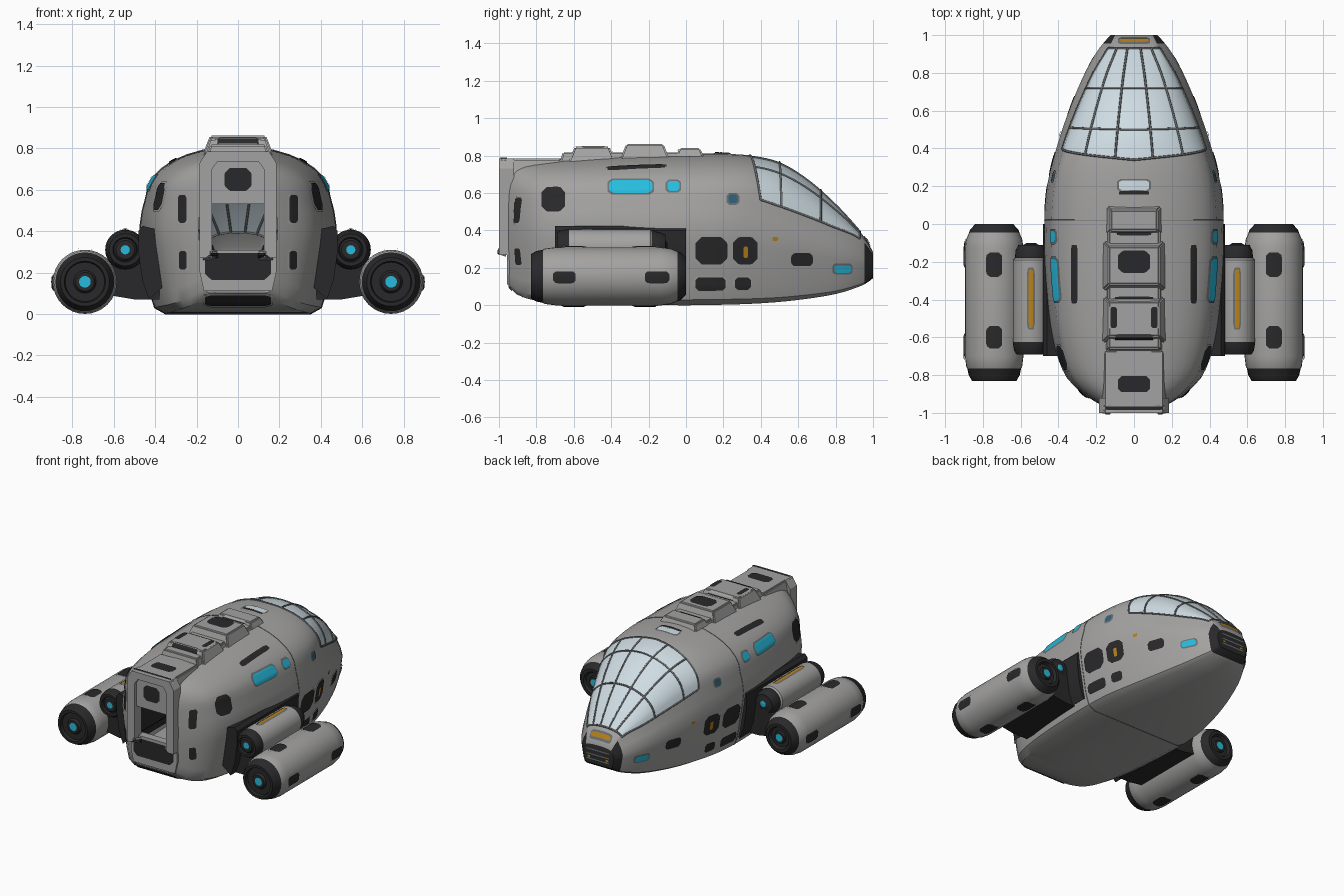
import bpy, bmesh, math
from mathutils import Vector
from mathutils.bvhtree import BVHTree

if "Cube" in bpy.data.objects:
    bpy.data.objects.remove(bpy.data.objects["Cube"])

def material(name, r, g, b):
    m = bpy.data.materials.new(name)
    m.diffuse_color = (r, g, b, 1)
    m.use_nodes = True
    m.node_tree.nodes["Principled BSDF"].inputs["Base Color"].default_value = m.diffuse_color
    return m

GREY = material("hull_grey", .37, .365, .36)
DARK = material("dark_grey", .022, .022, .024)
GLASS = material("pale_glass", .62, .72, .77)
TRIM = material("trim_grey", .15, .16, .165)
CYAN = material("cyan_light", .02, .50, .72)
AMBER = material("amber_light", .48, .22, .01)
NAVY = material("sensor_blue", .03, .12, .19)
solids = []          # parts that panels are projected onto

def finish(name, bm, mats, angle=35, solid=True, mirror=False):
    bmesh.ops.recalc_face_normals(bm, faces=bm.faces)
    me = bpy.data.meshes.new(name)
    bm.to_mesh(me)
    bm.free()
    for m in mats:
        me.materials.append(m)
    me.shade_smooth()
    me.set_sharp_from_angle(angle=math.radians(angle))
    ob = bpy.data.objects.new(name, me)
    bpy.context.collection.objects.link(ob)
    if mirror:
        ob.modifiers.new("mirror", 'MIRROR')
    if solid:
        solids.append(ob)
    return ob

# hull stations: y, half width, bottom, widest z, belt half width, belt z, top
KEYS = [(-.95, .19, .10, .40, .18, .57, .765), (-.90, .27, .055, .40, .255, .57, .77),
        (-.80, .365, .025, .41, .34, .57, .775), (-.60, .43, .01, .42, .40, .57, .79),
        (-.30, .465, .003, .42, .435, .57, .805), (0, .475, 0, .42, .445, .57, .81),
        (.20, .46, .003, .41, .43, .575, .81), (.35, .425, .008, .39, .395, .575, .80),
        (.50, .38, .018, .36, .345, .53, .765), (.65, .325, .035, .33, .285, .475, .675),
        (.80, .26, .06, .29, .215, .415, .54), (.90, .205, .09, .26, .155, .375, .43),
        (.96, .16, .115, .24, .12, .33, .355), (1.0, .125, .145, .22, .10, .27, .285)]

def station(y):
    y = min(max(y, -.95), 1)
    i = max(k for k in range(len(KEYS) - 1) if KEYS[k][0] <= y)
    a, b = KEYS[i], KEYS[i + 1]
    p, q = KEYS[max(i - 1, 0)], KEYS[min(i + 2, len(KEYS) - 1)]
    h = b[0] - a[0]
    t = (y - a[0]) / h
    out = []
    for c in range(1, 7):
        m0 = (b[c] - p[c]) / (b[0] - p[0]) * h
        m1 = (q[c] - a[c]) / (q[0] - a[0]) * h
        out.append((2*t**3 - 3*t*t + 1)*a[c] + (t**3 - 2*t*t + t)*m0 + (3*t*t - 2*t**3)*b[c] + (t**3 - t*t)*m1)
    return out

def hull_point(y, j):
    """Point j (0 bottom, 7 belt, 15 top, then down the left) of the section at y."""
    side = 1
    if j > 15:
        j, side = 30 - j, -1
    lean = .06 * max(0, 1 - abs(y - .34) / .2)
    y += lean * ((15 - j) / 8 if j >= 7 else j / 7)
    w, zb, zm, wb, zl, zt = station(y)
    if j >= 7:
        t = (j - 7) / 8 * math.pi / 2
        x, z = wb * math.cos(t), zl + (zt - zl) * math.sin(t)
    else:
        h = zm - zb
        x, z = [(0, zb), (.74*w, zb), (.85*w, zb + .07*h), (.90*w, zb + .25*h),
                (.98*w, zm - .2*h), (w, zm), (.65*w + .35*wb, (zm + zl) / 2)][j]
    return Vector((side * x, y, z))

# hull shell, open at the rear doorway, with glass canopy and dark nose
ys = [-.95 + 1.29 * k / 28 for k in range(29)] + [.34 + .59 * k / 14 for k in range(1, 15)] + [.955, .978, 1]
bm = bmesh.new()
rings = [[bm.verts.new(hull_point(y, j)) for j in range(30)] for y in ys]
for i in range(len(ys) - 1):
    for j in range(30):
        k = (j + 1) % 30
        f = bm.faces.new((rings[i][j], rings[i][k], rings[i + 1][k], rings[i + 1][j]))
        upper = 7 <= j <= 22
        if upper and .339 < ys[i] < .92:
            f.material_index = 1
        elif ys[i] > .95 and not upper:
            f.material_index = 2
bm.faces.new(rings[-1]).material_index = 2
finish("hull", bm, [GREY, GLASS, DARK], 32)

def tube(name, pts, r, mat):
    cu = bpy.data.curves.new(name, 'CURVE')
    cu.dimensions = '3D'
    cu.bevel_depth, cu.bevel_resolution = r, 1
    sp = cu.splines.new('POLY')
    sp.points.add(len(pts) - 1)
    for p, v in zip(sp.points, pts):
        p.co = (*v, 1)
    cu.materials.append(mat)
    bpy.context.collection.objects.link(bpy.data.objects.new(name, cu))

# canopy ribs and hoops, hull seams
for j in (7, 11.3, 13.7, 16.3, 18.7, 23):
    tube("canopy_rib", [hull_point(.34 + .59 * k / 20, j) for k in range(21)], .006, TRIM)
for y in (.34, .50, .72, .93):
    tube("canopy_hoop", [hull_point(y, 7 + k / 2) for k in range(33)], .006, TRIM)
tube("hull_seam", [hull_point(.02, j) for j in range(31)], .0025, TRIM)

def prism(name, pts, y0, y1, mat, mirror=False):
    bm = bmesh.new()
    f = bm.faces.new([bm.verts.new((x, y0, z)) for x, z in pts])
    new = bmesh.ops.extrude_face_region(bm, geom=[f])["geom"]
    bmesh.ops.translate(bm, vec=(0, y1 - y0, 0), verts=[v for v in new if isinstance(v, bmesh.types.BMVert)])
    return finish(name, bm, [mat], 30, True, mirror)

def block(name, x, y0, y1, z0, z1, inset, mat):
    """Centred box whose top is inset."""
    bm = bmesh.new()
    bmesh.ops.create_cube(bm, size=2)
    for v in bm.verts:
        top = v.co.z > 0
        d = inset if top else 0
        v.co = (v.co.x * (x - d), (y0 + d) if v.co.y < 0 else (y1 - d), z1 if top else z0)
    bmesh.ops.bevel(bm, geom=bm.edges[:], offset=.008, segments=2, affect='EDGES')
    finish(name, bm, [mat])

# roof spine
block("spine_base", .155, -.68, .10, .74, .818, .02, GREY)
block("spine_front", .16, -.07, .11, .76, .84, .035, GREY)
block("spine_middle", .175, -.36, -.08, .76, .862, .04, GREY)
block("spine_rear", .17, -.63, -.375, .76, .848, .035, GREY)
block("spine_tail", .18, -.97, -.64, .66, .785, .03, GREY)

# rear hatch
prism("hatch_frame", [(-.185, .27), (-.185, .73), (-.15, .785), (.15, .785), (.185, .73), (.185, .27),
                      (.125, .27), (.125, .70), (.10, .735), (-.10, .735), (-.125, .70), (-.125, .27)],
      -1, -.92, GREY)
prism("hatch_door", [(-.13, .53), (.13, .53), (.13, .74), (-.13, .74)], -.98, -.94, GREY)
prism("hatch_sill", [(-.165, .11), (.165, .11), (.185, .20), (.185, .31), (-.185, .31), (-.185, .20)],
      -.958, -.9, GREY)

def lathe(name, x, z, prof, mats):
    """Spin (y, radius, material of next band) around the y direction, both sides."""
    n = 32
    bm = bmesh.new()
    loops = [[bm.verts.new((x + r * math.cos(a), y, z + r * math.sin(a)))
              for a in (2 * math.pi * k / n for k in range(n))] for y, r, _ in prof]
    for i in range(len(prof) - 1):
        for k in range(n):
            f = bm.faces.new((loops[i][k], loops[i][(k + 1) % n], loops[i + 1][(k + 1) % n], loops[i + 1][k]))
            f.material_index = prof[i][2]
    bm.faces.new(loops[0]).material_index = 2
    bm.faces.new(loops[-1]).material_index = 2
    finish(name, bm, mats, 30, True, True)

# engines and their mounts
ENGINE = [GREY, DARK, CYAN]
lathe("main_engine", .74, .155,
      [(-.825, .028, 1), (-.825, .045, 1), (-.81, .055, 1), (-.81, .095, 1), (-.83, .10, 1), (-.83, .118, 1),
       (-.80, .135, 1), (-.765, .142, 0), (-.755, .148, 0), (-.70, .155, 0), (-.13, .155, 0), (-.08, .148, 0),
       (-.045, .133, 1), (-.03, .128, 1), (0, .10, 1), (0, .08, 1), (-.02, .07, 1), (-.02, .045, 1),
       (-.005, .04, 1), (-.005, .026, 1)], ENGINE)
lathe("upper_engine", .545, .31,
      [(-.685, .022, 1), (-.685, .045, 1), (-.675, .055, 1), (-.69, .06, 1), (-.69, .078, 1), (-.67, .09, 1),
       (-.625, .097, 0), (-.19, .095, 0), (-.18, .085, 1), (-.14, .082, 1), (-.11, .065, 1), (-.11, .04, 1),
       (-.10, .022, 1)], ENGINE)
prism("engine_collar", [(.34, .15), (.43, .07), (.462, .16), (.482, .30), (.482, .40), (.46, .425), (.36, .40)],
      -.70, 0, DARK, True)
prism("engine_arm", [(.38, .07), (.50, .07), (.62, .09), (.66, .15), (.62, .24), (.48, .30), (.38, .30)],
      -.64, -.11, DARK, True)

# one search tree over every solid part
verts, polys = [], []
for ob in solids:
    base = len(verts)
    verts += [v.co.copy() for v in ob.data.vertices]
    polys += [[base + i for i in p.vertices] for p in ob.data.polygons]
TREE = BVHTree.FromPolygons(verts, polys)
VIEWS = {"side": lambda u, v: ((2, u, v), (-1, 0, 0)), "top": lambda u, v: ((u, v, 2), (0, 0, -1)),
         "rear": lambda u, v: ((u, -2, v), (0, 1, 0)), "nose": lambda u, v: ((u, 2, v), (0, -1, 0)),
         "under": lambda u, v: ((u, v, -2), (0, 0, 1))}

def sheet(name, view, u0, u1, v0, v1, mat, lift, grow):
    """Thin clipped-corner plate laid onto the surface seen from one side."""
    bm = bmesh.new()
    bmesh.ops.create_grid(bm, x_segments=10, y_segments=10, size=1)
    lost = []
    hu, hv = (u1 - u0) / 2 + grow, (v1 - v0) / 2 + grow
    cut = .45 * min(hu, hv)
    for p in bm.verts:
        a, b = p.co.x * hu, p.co.y * hv
        over = abs(a) + abs(b) - (hu + hv - cut)
        if over > 0:
            a -= math.copysign(over / 2, a)
            b -= math.copysign(over / 2, b)
        o, d = VIEWS[view]((u0 + u1) / 2 + a, (v0 + v1) / 2 + b)
        hit, nor, _, _ = TREE.ray_cast(Vector(o), Vector(d))
        if hit is None:
            lost.append(p)
            continue
        if nor.dot(Vector(d)) > 0:
            nor = -nor
        p.co = hit + nor * lift
    bmesh.ops.delete(bm, geom=lost, context='VERTS')
    centred = view != "side" and abs(u0 + u1) < .001
    finish(name, bm, [mat], 40, False, not centred)

def panel(name, view, u0, u1, v0, v1, mat, rim=True):
    if rim:
        sheet(name + "_rim", view, u0, u1, v0, v1, TRIM if mat != DARK else GREY, .004, .009)
    sheet(name, view, u0, u1, v0, v1, mat, .008, 0)

# side windows, doors and vents (y range, z range)
for name, a, b, c, d, m in [
        ("side_window", -.41, -.18, .60, .665, CYAN), ("small_window", -.10, -.035, .61, .66, CYAN),
        ("sensor", .225, .275, .545, .59, NAVY), ("rear_side_vent", -.77, -.645, .50, .63, DARK),
        ("door_panel", .05, .22, .22, .365, DARK), ("door_panel", .25, .38, .22, .365, DARK),
        ("low_vent", .05, .21, .08, .15, DARK), ("low_vent", .26, .345, .085, .15, DARK),
        ("nose_vent", .56, .675, .21, .28, DARK), ("nose_light", .79, .88, .175, .215, CYAN),
        ("engine_side_vent", -.71, -.59, .12, .18, DARK), ("engine_side_vent", -.22, -.09, .12, .18, DARK)]:
    panel(name, "side", a, b, c, d, m)
sheet("door_light", "side", .305, .33, .255, .315, AMBER, .0099, 0)
sheet("marker_light", "side", .46, .49, .345, .365, AMBER, .006, 0)

# roof, engine tops and undersides (x range, y range)
for name, a, b, c, d, m in [
        ("roof_glass", -.08, .08, .18, .23, GLASS), ("roof_slot", -.08, .08, .155, .175, DARK),
        ("roof_slot", -.09, .09, -.06, -.045, DARK), ("roof_vent", -.085, .085, -.26, -.14, DARK),
        ("roof_slot", -.10, .10, -.40, -.385, DARK), ("roof_hatch", .09, .125, -.55, -.44, DARK),
        ("roof_slot", -.10, .10, -.61, -.595, DARK), ("tail_vent", -.085, .085, -.89, -.805, DARK),
        ("hatch_top_slot", -.15, .15, -.985, -.965, DARK), ("roof_side_slot", .295, .33, -.42, -.11, DARK),
        ("nose_strip", -.075, .075, .958, .975, AMBER), ("engine_light", .535, .557, -.55, -.24, AMBER),
        ("engine_top_vent", .70, .78, -.28, -.15, DARK), ("engine_top_vent", .70, .78, -.66, -.54, DARK)]:
    panel(name, "top", a, b, c, d, m)
for c in (-.28, -.66):
    panel("engine_under_vent", "under", .70, .78, c, c + .12, DARK)

# rear grilles and nose lamps (x range, z range)
for name, a, b, c, d in [("door_window", -.065, .065, .595, .705), ("ramp_grille", -.16, .16, .165, .295),
                         ("bumper_grille", -.16, .16, .045, .095), ("rear_vent", .245, .285, .44, .575),
                         ("rear_vent", .245, .28, .215, .305)]:
    panel(name, "rear", a, b, c, d, DARK)
for z in (.175, .21, .245):
    sheet("nose_grille_bar", "nose", -.09, .09, z, z + .008, TRIM, .006, 0)
sheet("nose_lamp", "nose", .06, .085, .185, .203, AMBER, .008, 0)
